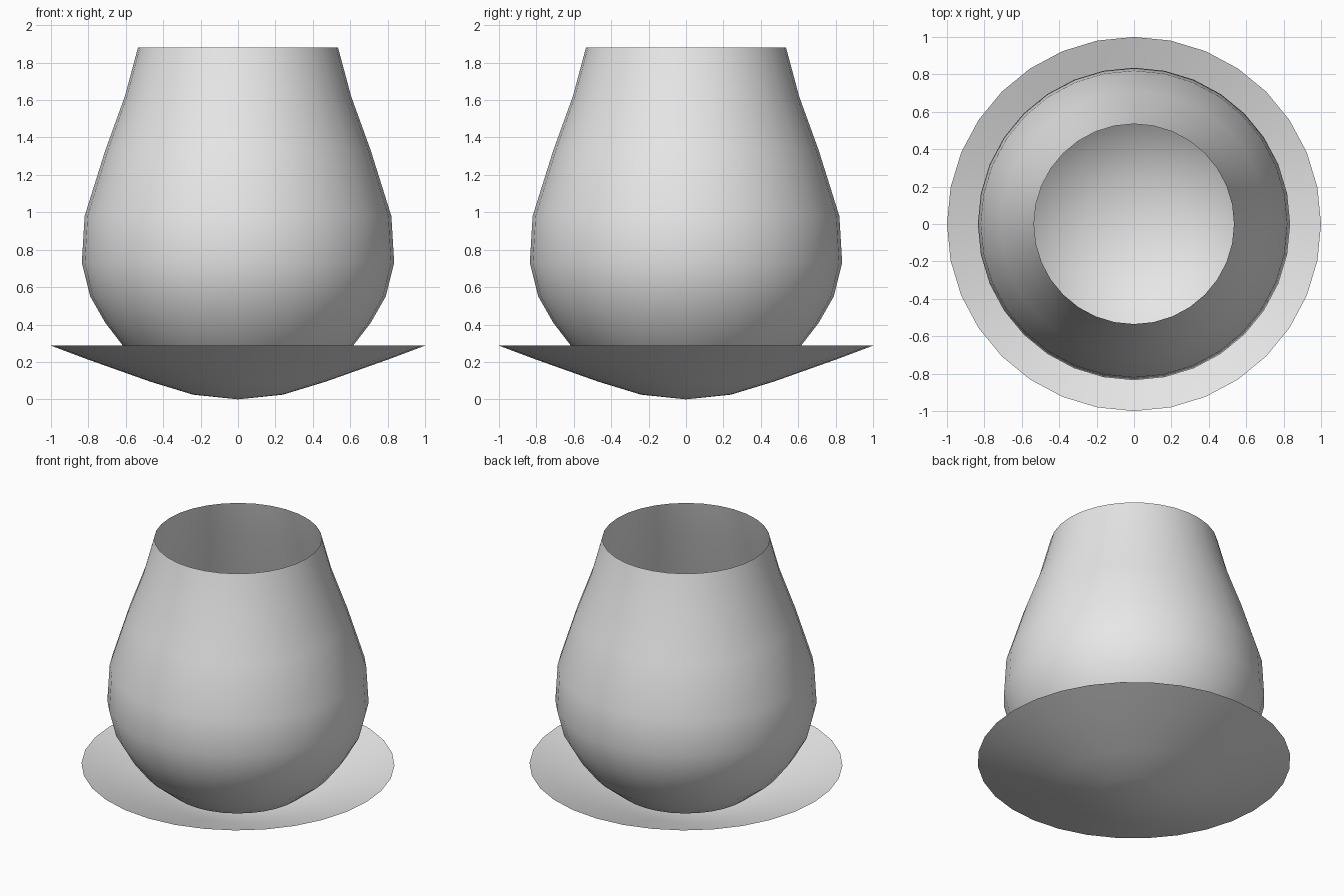
import bpy
import bmesh
from math import radians
from mathutils import Vector, Matrix

cube = bpy.data.objects.get("Cube")
if cube:
    bpy.data.objects.remove(cube, do_unlink=True)

# Single glaze colour
glaze = bpy.data.materials.new("pale grey glaze")
glaze.use_nodes = True
colour = (0.8, 0.8, 0.8, 1)
glaze.diffuse_color = colour
glaze.node_tree.nodes["Principled BSDF"].inputs["Base Color"].default_value = colour


def lathe(name, profile, sides=32):
    """Spin a profile of (radius, height) points around the z axis."""
    bm = bmesh.new()
    verts = [bm.verts.new((r, 0, z)) for r, z in profile]
    edges = [bm.edges.new(pair) for pair in zip(verts, verts[1:])]
    bmesh.ops.spin(bm, geom=verts + edges, cent=(0, 0, 0), axis=(0, 0, 1),
                   angle=radians(360), steps=sides, use_merge=False)
    bmesh.ops.remove_doubles(bm, verts=bm.verts, dist=0.0005)
    bmesh.ops.recalc_face_normals(bm, faces=bm.faces)
    mesh = bpy.data.meshes.new(name)
    bm.to_mesh(mesh)
    bm.free()
    mesh.materials.append(glaze)
    mesh.shade_smooth()
    obj = bpy.data.objects.new(name, mesh)
    bpy.context.collection.objects.link(obj)
    return obj


# Thin open bowl, widest below the middle and narrowing to the rim
lathe("cup", [(0, 0.03), (0.25, 0.06), (0.45, 0.15), (0.61, 0.28),
              (0.71, 0.41), (0.79, 0.55), (0.835, 0.73), (0.82, 0.98),
              (0.71, 1.33), (0.605, 1.62), (0.535, 1.88)])

# Thin shallow dish beneath the cup
lathe("saucer", [(0, 0), (0.24, 0.025), (0.47, 0.095), (0.8, 0.212), (1, 0.287)])
